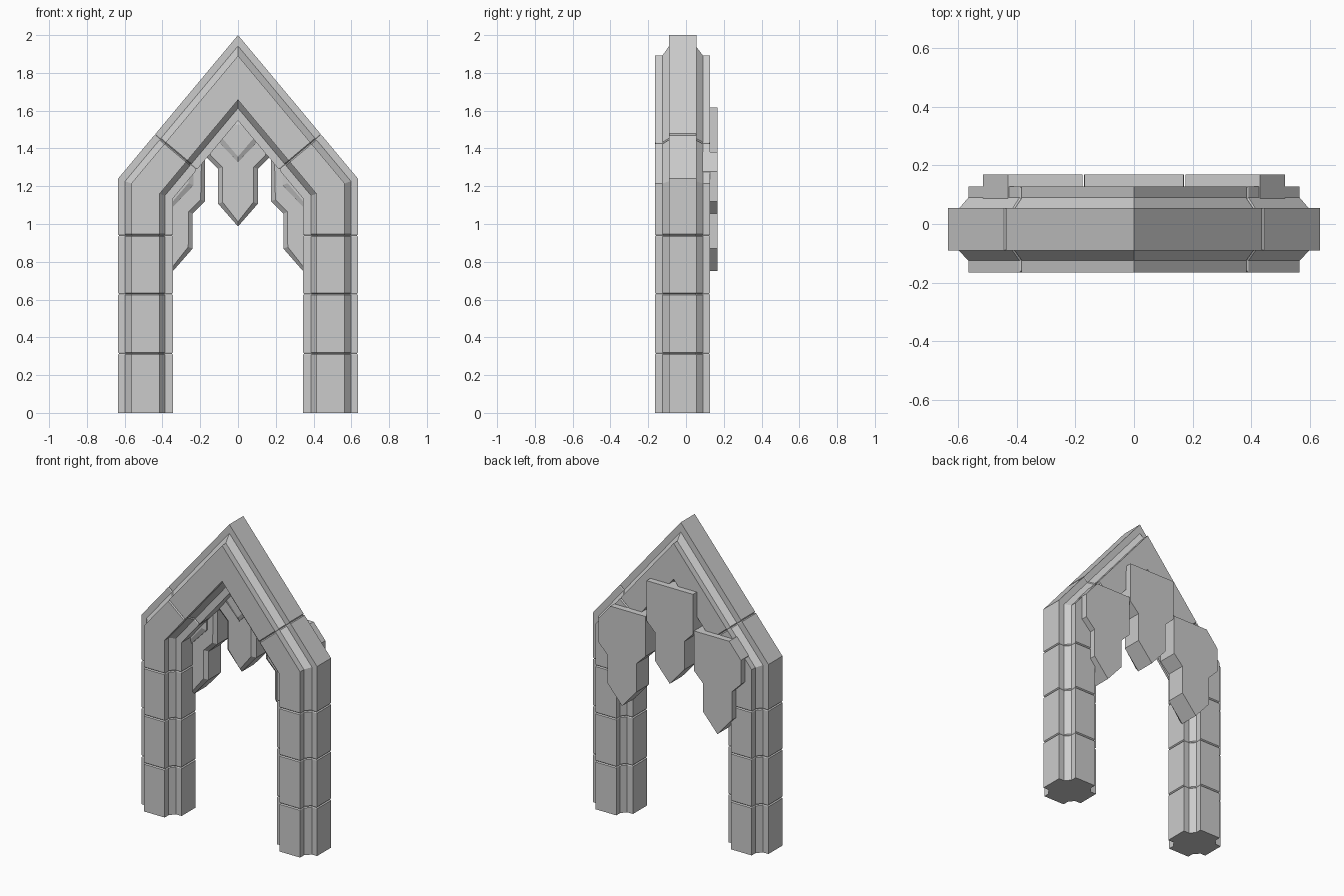
import bpy, bmesh, math

if "Cube" in bpy.data.objects:
    bpy.data.objects.remove(bpy.data.objects["Cube"])

# Arch outline: outer half width, shoulder height, apex height
W, SHOULDER, APEX = 0.635, 1.24, 2.0
slope = math.atan2(APEX - SHOULDER, W)
C, S = math.cos(slope), math.sin(slope)

# Moulded cross-section: (distance inward from outer edge, y), notched corners
PROFILE = [(0, -.09), (.037, -.09), (.07, -.125), (.07, -.165),
           (.22, -.165), (.22, -.125), (.248, -.09), (.29, -.09),
           (.29, .055), (.248, .055), (.22, .09), (.22, .128),
           (.07, .128), (.07, .09), (.04, .055), (0, .055)]


def new_object(name, bm):
    bmesh.ops.recalc_face_normals(bm, faces=bm.faces)
    mesh = bpy.data.meshes.new(name)
    bm.to_mesh(mesh)
    bm.free()
    ob = bpy.data.objects.new(name, mesh)
    bpy.context.collection.objects.link(ob)
    return ob


def ring(kind, value=0, scale=1.0):
    """Cross-section ring on the right half of the arch path."""
    pts = []
    for d, y in PROFILE:
        d = .145 + (d - .145) * scale
        y = -.019 + (y + .019) * scale
        x, top = W - d, APEX - d / C
        if kind == "leg":
            pts.append((x, y, value))
        elif kind == "shoulder":
            pts.append((x, y, top - x * S / C))
        elif kind == "slope":                      # value = distance up the slope
            pts.append((W - value * C - d * S, y, SHOULDER + value * S - d * C))
        else:
            pts.append((0, y, top))
    return pts


def seam(kind, value):
    """Narrow V groove between two stone blocks."""
    return [ring(kind, value - .006), ring(kind, value, .955), ring(kind, value + .006)]


# Stone arch: sweep up the right leg, over the apex, down the left leg
half = [ring("leg", 0)]
for z in (.315, .63, .94):
    half += seam("leg", z)
half.append(ring("shoulder"))
half += seam("slope", .304)
rings = half + [ring("apex")] + [[(-x, y, z) for x, y, z in r] for r in reversed(half)]

bm = bmesh.new()
loops = [[bm.verts.new(p) for p in r] for r in rings]
n = len(PROFILE)
for a, b in zip(loops, loops[1:]):
    for i in range(n):
        j = (i + 1) % n
        bm.faces.new((a[i], a[j], b[j], b[i]))
bm.faces.new(loops[0])
bm.faces.new(loops[-1])
new_object("stone_arch", bm)


def panel(name, half_outline, cx, cz, y_front, y_back, rim, depth):
    """Symmetric plate with a chamfered front; half outline runs top to tip."""
    outline = half_outline + [(-x, z) for x, z in reversed(half_outline) if x > 0]
    bm = bmesh.new()
    face = bm.faces.new([bm.verts.new((cx + x, y_back, cz + z)) for x, z in outline])
    out = bmesh.ops.extrude_face_region(bm, geom=[face])["geom"]
    bmesh.ops.translate(bm, vec=(0, y_front + depth - y_back, 0),
                        verts=[v for v in out if isinstance(v, bmesh.types.BMVert)])
    bmesh.ops.recalc_face_normals(bm, faces=bm.faces)
    front = [f for f in bm.faces if f.normal.y < -.9]
    bmesh.ops.inset_region(bm, faces=front, thickness=rim, depth=depth)
    return new_object(name, bm)


# Hanging pendants: outlines relative to the tip
PENDANT = [(.085, .63), (.17, .53), (.17, .37), (.105, .305), (.105, .12), (0, 0)]
CENTRE = [(.168, .63)] + PENDANT[2:]
SHIELD = [(.11, .56), (.11, .455), (0, .34)]

for name, x, z, outline in (("left", -.345, .75, PENDANT),
                            ("right", .345, .75, PENDANT),
                            ("centre", 0, .987, CENTRE)):
    if x:
        # side pendants: full inner top corner, clipped outer top corner
        inner = -1 if x > 0 else 1
        pts = [(.17, .63)] + PENDANT[2:]
    else:
        pts = outline
    ob = panel(name + "_pendant", pts, x, z, .02, .168, .025, .02)
    if x:
        # trim the outer top corner to follow the arch slope
        bm = bmesh.new()
        bm.from_mesh(ob.data)
        s = 1 if x > 0 else -1
        cut = bmesh.ops.bisect_plane(bm, geom=bm.verts[:] + bm.edges[:] + bm.faces[:],
                                     plane_co=(s * .43, 0, 1.38), plane_no=(s * S, 0, C),
                                     clear_outer=True)
        bmesh.ops.holes_fill(bm, edges=[e for e in bm.edges if e.is_boundary])
        bm.to_mesh(ob.data)
        bm.free()
    # raised shield on the front of each pendant
    panel(name + "_shield", SHIELD, x, z, 0, .03, .03, .012)
